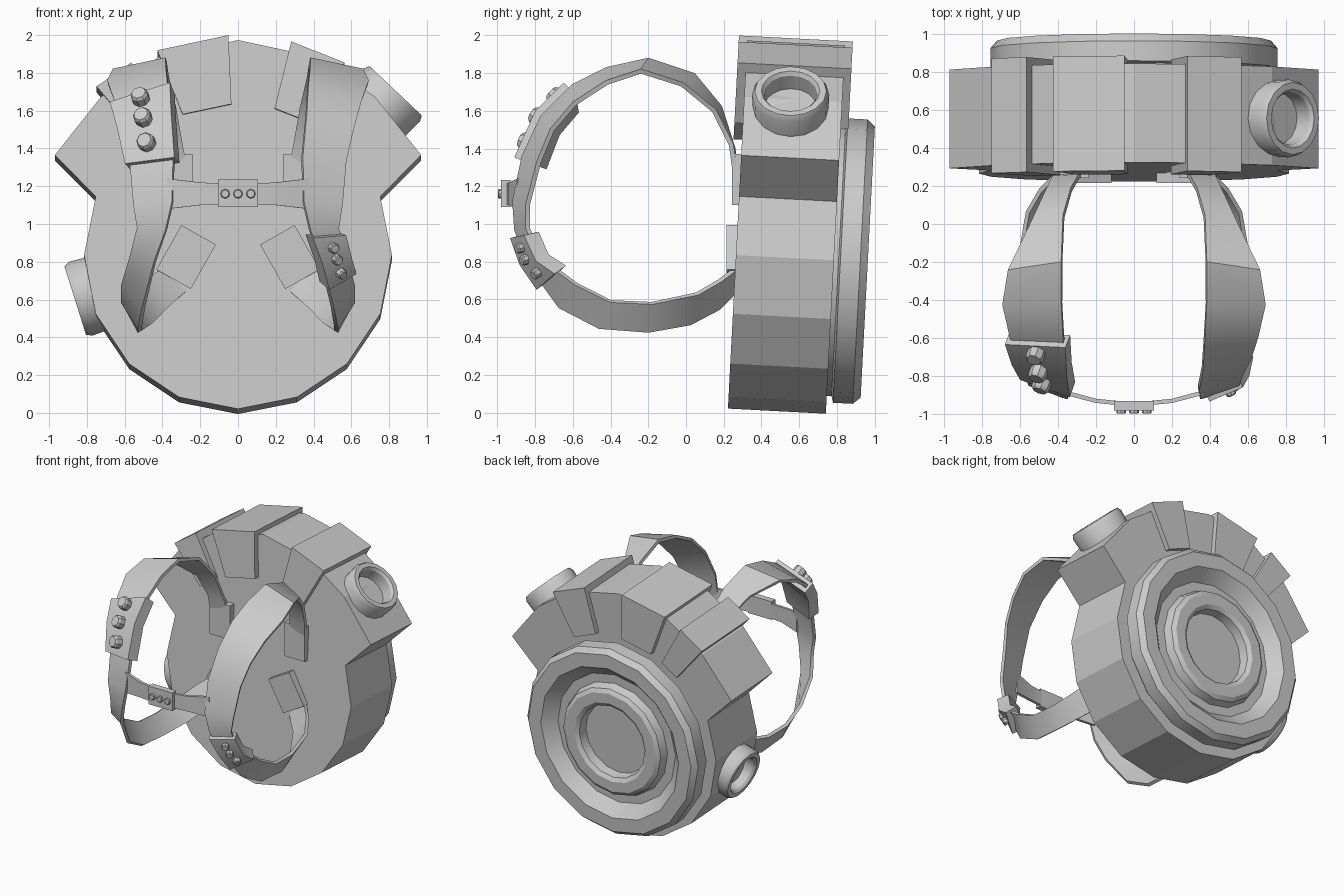
import bpy, bmesh
from math import sin, cos, pi, radians
from mathutils import Vector, Matrix

if "Cube" in bpy.data.objects:
    bpy.data.objects.remove(bpy.data.objects["Cube"])

# The drum leans slightly: local y runs along its axis from the front face
DRUM = Matrix.Translation((0, .265, .835)) @ Matrix.Rotation(radians(-3), 4, 'X')


def finish(name, bm, matrix=Matrix(), smooth=30):
    bmesh.ops.recalc_face_normals(bm, faces=bm.faces)
    mesh = bpy.data.meshes.new(name)
    bm.to_mesh(mesh)
    bm.free()
    ob = bpy.data.objects.new(name, mesh)
    bpy.context.collection.objects.link(ob)
    ob.matrix_world = matrix
    bpy.ops.object.select_all(action='DESELECT')
    ob.select_set(True)
    bpy.context.view_layer.objects.active = ob
    bpy.ops.object.shade_smooth_by_angle(angle=radians(smooth))
    return ob


def prism(name, outline, y0, y1, matrix, smooth=10):
    bm = bmesh.new()
    face = bm.faces.new([bm.verts.new((x, y0, z)) for x, z in outline])
    geo = bmesh.ops.extrude_face_region(bm, geom=[face])['geom']
    verts = [g for g in geo if isinstance(g, bmesh.types.BMVert)]
    bmesh.ops.translate(bm, verts=verts, vec=(0, y1 - y0, 0))
    return finish(name, bm, matrix, smooth)


def lathe(name, profile, matrix, segs=16, smooth=30):
    bm = bmesh.new()
    rings = [[bm.verts.new((r * cos(2 * pi * i / segs), r * sin(2 * pi * i / segs), h))
              for i in range(segs)] for r, h in profile]
    for a, b in zip(rings, rings[1:]):
        for i in range(segs):
            j = (i + 1) % segs
            bm.faces.new((a[i], a[j], b[j], b[i]))
    bm.faces.new(rings[0])
    bm.faces.new(rings[-1])
    return finish(name, bm, matrix, smooth)


def aim(loc, direction):
    return Matrix.Translation(loc) @ Vector(direction).to_track_quat('Z', 'Y').to_matrix().to_4x4()


def box(name, size, matrix):
    bm = bmesh.new()
    bmesh.ops.create_cube(bm, size=1, matrix=Matrix.Diagonal((*size, 1)))
    return finish(name, bm, matrix)


def ribbon(name, pairs, thick, bevel=0):
    bm = bmesh.new()
    rows = [[bm.verts.new(p) for p in pair] for pair in pairs]
    for a, b in zip(rows, rows[1:]):
        bm.faces.new((a[0], a[1], b[1], b[0]))
    ob = finish(name, bm)
    mod = ob.modifiers.new('thickness', 'SOLIDIFY')
    mod.thickness, mod.offset = thick, 0
    bpy.ops.object.modifier_apply(modifier=mod.name)
    bpy.ops.object.shade_smooth_by_angle(angle=radians(35))
    return ob


def bolt(name, loc, direction, r, h):
    lathe(name, [(r, 0), (r, h * .8), (r * .8, h)], aim(loc, direction), 8, 20)


def polar(r, deg):
    return r * sin(radians(deg)), r * cos(radians(deg))


# Drum body: round below, widened crown above
half = [polar(.815, a) for a in (157.5, 135, 112.5, 90, 67.5)]
half += [(.97, .53), (.725, .84), (.42, 1.05)]
outline = [(0, -.815)] + half + [(0, 1.14)] + [(-x, z) for x, z in reversed(half)]
prism('drum_body', outline, 0, .52, DRUM)

# Wedge clamps over the crown
for a0, a1 in ((-40, -29), (-21.5, -2.5), (14, 29)):
    prism('crown_clamp', [polar(.8, a0), polar(1.165, a0), polar(1.165, a1), polar(.8, a1)],
          -.045, .56, DRUM)

# Round back cover with dished groove and recessed hub
lathe('back_cover',
      [(.72, -.02), (.72, .025), (.755, .035), (.755, .14), (.72, .18), (.61, .18), (.57, .14),
       (.52, .09), (.45, .09), (.43, .15), (.40, .17), (.32, .17), (.29, .15), (.28, .08), (.01, .08)],
      DRUM @ Matrix.Translation((0, .52, 0)) @ Matrix.Rotation(-pi / 2, 4, 'X'))

# Ports: one on the upper right, one on the lower left
port = [(.195, -.25), (.205, -.03), (.19, 0), (.155, 0), (.14, -.02), (.135, -.11), (.01, -.11)]
lathe('upper_port', port, aim((.835, .555, 1.705), (.69, 0, .73)))
lathe('lower_port', port, aim((-.862, .5, .595), (-.95, 0, -.30)))

# Shoulder strap: inner and outer edge, from upper pad round to lower pad
STRAP = [
    (.25, .27, 1.24, .41, .27, 1.20), (.29, .25, 1.40, .43, .24, 1.42),
    (.33, .18, 1.62, .47, .15, 1.60), (.37, .04, 1.79, .55, -.02, 1.74),
    (.38, -.20, 1.87, .66, -.24, 1.81), (.38, -.42, 1.82, .69, -.42, 1.75),
    (.37, -.60, 1.73, .65, -.59, 1.64), (.36, -.76, 1.57, .61, -.71, 1.50),
    (.34, -.86, 1.36, .57, -.78, 1.33), (.345, -.91, 1.12, .55, -.84, 1.10),
    (.38, -.90, .97, .53, -.84, .98), (.44, -.84, .80, .57, -.77, .82),
    (.50, -.67, .56, .61, -.58, .68), (.52, -.46, .45, .61, -.40, .59),
    (.52, -.20, .43, .60, -.18, .58), (.46, .02, .47, .56, .06, .63),
    (.38, .17, .55, .49, .18, .70), (.28, .26, .64, .41, .26, .76)]


def at(t, side, widen=1.0):
    i = min(int(t), len(STRAP) - 2)
    v = [a + (b - a) * (t - i) for a, b in zip(STRAP[i], STRAP[i + 1])]
    a, b = Vector((v[0] * side, v[1], v[2])), Vector((v[3] * side, v[4], v[5]))
    mid = (a + b) / 2
    return mid + (a - mid) * widen, mid + (b - mid) * widen


def strap_bolts(name, side, ts, r, h, lift):
    for t in ts:
        a, b = at(t, side)
        mid = (a + b) / 2
        tangent = sum(at(t + .2, side), Vector()) - sum(at(t - .2, side), Vector())
        n = tangent.cross(b - a).normalized()
        if n.dot(mid - Vector((mid.x, -.3, 1.15))) < 0:
            n = -n
        bolt(name, mid + n * lift, n, r, h)


for s in (1, -1):
    ribbon('shoulder_strap', [at(i, s) for i in range(len(STRAP))], .025)
    # Pads that fix the strap to the drum
    box('upper_pad', (.18, .05, .27), Matrix.Translation((s * .33, .268, 1.235)))
    box('lower_pad', (.21, .08, .27), Matrix.Translation((s * .275, .255, .825))
        @ Matrix.Rotation(radians(-29.5 * s), 4, 'Y'))

# Large buckle on the left strap, small one on the right
ribbon('large_buckle', [at(t, -1, 1.15) for t in (6.1, 7, 8.1)], .09)
strap_bolts('large_bolt', -1, (6.35, 7, 7.65), .048, .07, .03)
ribbon('small_buckle', [at(t, 1, 1.2) for t in (10.2, 11, 11.5)], .09)
strap_bolts('small_bolt', 1, (10.55, 10.9, 11.25), .028, .035, .04)

# Chest strap with centre clasp
ribbon('chest_strap', [(Vector((x, y, lo)), Vector((x, y, hi))) for x, y, lo, hi in (
    (-.37, -.885, 1.08, 1.24), (-.2, -.93, 1.1, 1.22), (0, -.95, 1.1, 1.21),
    (.2, -.93, 1.1, 1.22), (.37, -.885, 1.08, 1.24))], .022)
box('chest_clasp', (.21, .05, .145), Matrix.Translation((0, -.955, 1.162)))
for x in (-.068, 0, .068):
    bolt('clasp_bolt', (x, -.975, 1.16), (0, -1, 0), .025, .022)
